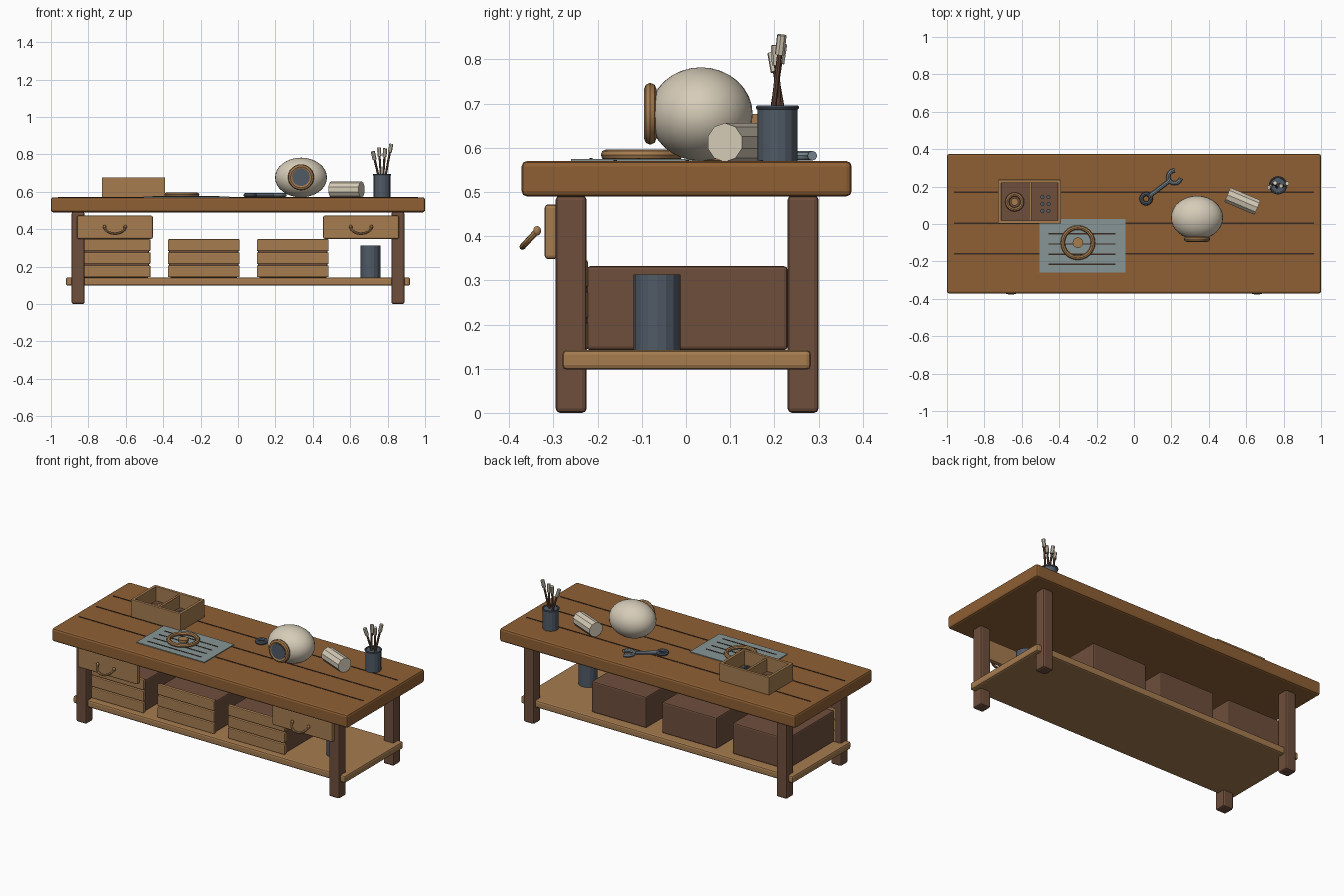
import bpy, bmesh, math
from mathutils import Vector

if "Cube" in bpy.data.objects:
    bpy.data.objects.remove(bpy.data.objects["Cube"])

def mat(name, hexcol):
    lin = []
    for i in (0, 2, 4):
        c = int(hexcol[i:i + 2], 16) / 255
        lin.append(c / 12.92 if c <= 0.04045 else ((c + 0.055) / 1.055) ** 2.4)
    m = bpy.data.materials.new(name)
    m.diffuse_color = (*lin, 1)
    m.use_nodes = True
    m.node_tree.nodes["Principled BSDF"].inputs["Base Color"].default_value = m.diffuse_color
    return m

OAK = mat("oak brown", "8f6034")
DARK = mat("dark walnut", "6e4e3c")
TAN = mat("light wood", "a67c50")
IRON = mat("dark iron", "505a66")
STEEL = mat("steel", "74858e")
PAPER = mat("grey blue paper", "879695")
CREAM = mat("cream", "d6ccb8")
LINE = mat("dark line", "3a2a20")

def finish(name, m, smooth=False):
    o = bpy.context.object
    o.name = name
    o.data.materials.clear()
    o.data.materials.append(m)
    if smooth:
        bpy.ops.object.shade_smooth_by_angle(angle=math.radians(40))
    return o

def box(name, x, y, z, m, bevel=0.0):
    """Box from (min, max) pairs, with optional rounded edges."""
    bpy.ops.mesh.primitive_cube_add(size=1)
    o = finish(name, m)
    lims = (x, y, z)
    for v in o.data.vertices:
        v.co = Vector([a + (b - a) * (c + 0.5) for (a, b), c in zip(lims, v.co)])
    if bevel:
        b = o.modifiers.new("bevel", 'BEVEL')
        b.width, b.segments = bevel, 2
    return o

def rod(name, a, b, r, m, sides=12, smooth=False):
    """Cylinder between two points."""
    a, b = Vector(a), Vector(b)
    bpy.ops.mesh.primitive_cylinder_add(vertices=sides, radius=r, depth=(b - a).length,
                                        location=(a + b) / 2)
    o = finish(name, m, smooth)
    o.rotation_euler = (b - a).to_track_quat('Z', 'Y').to_euler()
    return o

def ring(name, loc, R, r, m, rot=(0, 0, 0), seg=24):
    bpy.ops.mesh.primitive_torus_add(location=loc, rotation=rot, major_radius=R, minor_radius=r,
                                     major_segments=seg, minor_segments=8)
    return finish(name, m, True)

def ball(name, loc, size, m, seg=12):
    bpy.ops.mesh.primitive_uv_sphere_add(segments=seg, ring_count=seg // 2, radius=1, location=loc)
    o = finish(name, m, True)
    o.scale = size
    return o

def tube(name, pts, r, m):
    """Tube along a path, converted to a mesh."""
    cu = bpy.data.curves.new(name, 'CURVE')
    cu.dimensions = '3D'
    cu.bevel_depth, cu.bevel_resolution, cu.use_fill_caps = r, 2, True
    s = cu.splines.new('POLY')
    s.points.add(len(pts) - 1)
    for p, co in zip(s.points, pts):
        p.co = (*co, 1)
    o = bpy.data.objects.new(name, cu)
    bpy.context.collection.objects.link(o)
    bpy.ops.object.select_all(action='DESELECT')
    o.select_set(True)
    bpy.context.view_layer.objects.active = o
    bpy.ops.object.convert(target='MESH')
    return finish(name, m, True)

TOP = 0.57

# Bench: top with plank seams, legs, shelf
box("bench_top", (-1, 1), (-0.372, 0.375), (0.49, TOP), OAK, 0.012)
for y in (-0.16, 0.003, 0.17):
    box("plank_seam", (-0.962, 0.962), (y - 0.004, y + 0.004), (TOP - 0.003, TOP + 0.002), LINE)
for x in (-0.855, 0.855):
    for y0, y1 in ((-0.295, -0.225), (0.23, 0.30)):
        box("leg", (x - 0.035, x + 0.035), (y0, y1), (0, 0.492), DARK, 0.01)
box("shelf", (-0.92, 0.92), (-0.28, 0.283), (0.098, 0.142), TAN, 0.01)

# Drawer fronts with drooping handles
for c in (-0.658, 0.658):
    box("drawer_front", (c - 0.203, c + 0.203), (-0.32, -0.29), (0.348, 0.472), TAN, 0.008)
    arc = [(c + 0.055 * math.cos(t), -0.337 - 0.033 * math.sin(t), 0.412 - 0.036 * math.sin(t))
           for t in (math.pi * i / 12 for i in range(13))]
    tube("drawer_handle", arc, 0.007, TAN)
    for s in (-1, 1):
        ball("handle_end", (c + s * 0.055, -0.337, 0.412), (0.009, 0.009, 0.011), TAN)

# Storage crates with slatted fronts
for c in (-0.66, -0.183, 0.293):
    box("crate_body", (c - 0.185, c + 0.185), (-0.225, 0.23), (0.142, 0.332), DARK, 0.008)
    for z in (0.143, 0.213, 0.283):
        box("crate_slat", (c - 0.192, c + 0.192), (-0.245, -0.222), (z, z + 0.063), TAN, 0.005)

# Canister on the shelf
rod("canister", (0.708, -0.066, 0.14), (0.708, -0.066, 0.313), 0.053, IRON, 16)

# Parts tray with divider
X0, X1, Y0, Y1, ZT = -0.727, -0.39, 0.002, 0.237, 0.677
box("tray_floor", (X0 + 0.01, X1 - 0.01), (Y0 + 0.01, Y1 - 0.01), (TOP, 0.59), DARK)
for y in (Y0, Y1 - 0.018):
    box("tray_wall", (X0, X1), (y, y + 0.018), (TOP, ZT), TAN, 0.003)
for x in (X0, X1 - 0.018):
    box("tray_wall", (x, x + 0.018), (Y0 + 0.01, Y1 - 0.01), (TOP, ZT), TAN, 0.003)
box("tray_divider", (-0.562, -0.548), (Y0 + 0.01, Y1 - 0.01), (TOP, 0.665), TAN)
ring("tray_ring", (-0.638, 0.118, 0.602), 0.04, 0.011, TAN)
rod("tray_ring_hub", (-0.638, 0.118, 0.585), (-0.638, 0.118, 0.61), 0.02, TAN)
for i in range(2):
    for j in range(3):
        p = (-0.49 + 0.033 * i, 0.07 + 0.037 * j)
        rod("tray_bolt", (*p, 0.585), (*p, 0.615), 0.011, IRON, 8)

# Plan sheet with ruled lines, and a wheel lying on it
box("plan_sheet", (-0.505, -0.045), (-0.26, 0.027), (TOP, TOP + 0.005), PAPER)
for y in (-0.052, -0.107, -0.162, -0.215):
    box("plan_line", (-0.458, -0.1), (y - 0.003, y + 0.003), (TOP + 0.004, TOP + 0.007), LINE)
ring("wheel_rim", (-0.30, -0.10, 0.584), 0.081, 0.012, TAN)
rod("wheel_hub", (-0.30, -0.10, 0.574), (-0.30, -0.10, 0.59), 0.028, TAN, 16, True)

# Wrench: ring end, handle, open jaw
a, b = Vector((0.065, 0.135, 0.582)), Vector((0.217, 0.252, 0.582))
d = (b - a).normalized()
ring("wrench_ring", a, 0.025, 0.011, IRON)
rod("wrench_handle", a + d * 0.03, b - d * 0.033, 0.011, STEEL, 8, True)
ang = math.atan2(d.y, d.x)
jaw = [b + 0.034 * Vector((math.cos(t), math.sin(t), 0))
       for t in (ang + math.radians(50 + 260 * i / 16) for i in range(17))]
tube("wrench_jaw", jaw, 0.011, STEEL)

# Round helmet-like shell with collar and dark lens
ball("shell", (0.337, 0.034, 0.676), (0.139, 0.117, 0.106), CREAM, 32)
ring("shell_collar", (0.337, -0.081, 0.677), 0.056, 0.014, TAN, (math.pi / 2, 0, 0))
rod("shell_lens", (0.337, -0.094, 0.677), (0.337, -0.05, 0.677), 0.047, IRON, 24, True)

# Faceted roll lying on the bench
c, h = Vector((0.58, 0.122, 0.612)), Vector((math.cos(0.4), -math.sin(0.4), 0)) * 0.0875
rod("faceted_roll", c - h, c + h, 0.044, CREAM, 10)

# Brush pot with four brushes
px, py = 0.77, 0.207
rod("brush_pot", (px, py, TOP), (px, py, 0.69), 0.045, IRON, 16)
ring("pot_rim", (px, py, 0.691), 0.044, 0.005, IRON)
for i, (dy, zt) in enumerate(((-0.012, 0.815), (0.012, 0.835), (-0.004, 0.832), (0.01, 0.855))):
    s = i - 1.5
    base, tip = Vector((px + 0.012 * s, py - dy, 0.68)), Vector((px + 0.033 * s, py + dy, zt))
    u = (tip - base).normalized()
    rod("brush_handle", base, tip - u * 0.03, 0.006, DARK, 8)
    rod("brush_tip", tip - u * 0.045, tip, 0.011, CREAM, 8)
